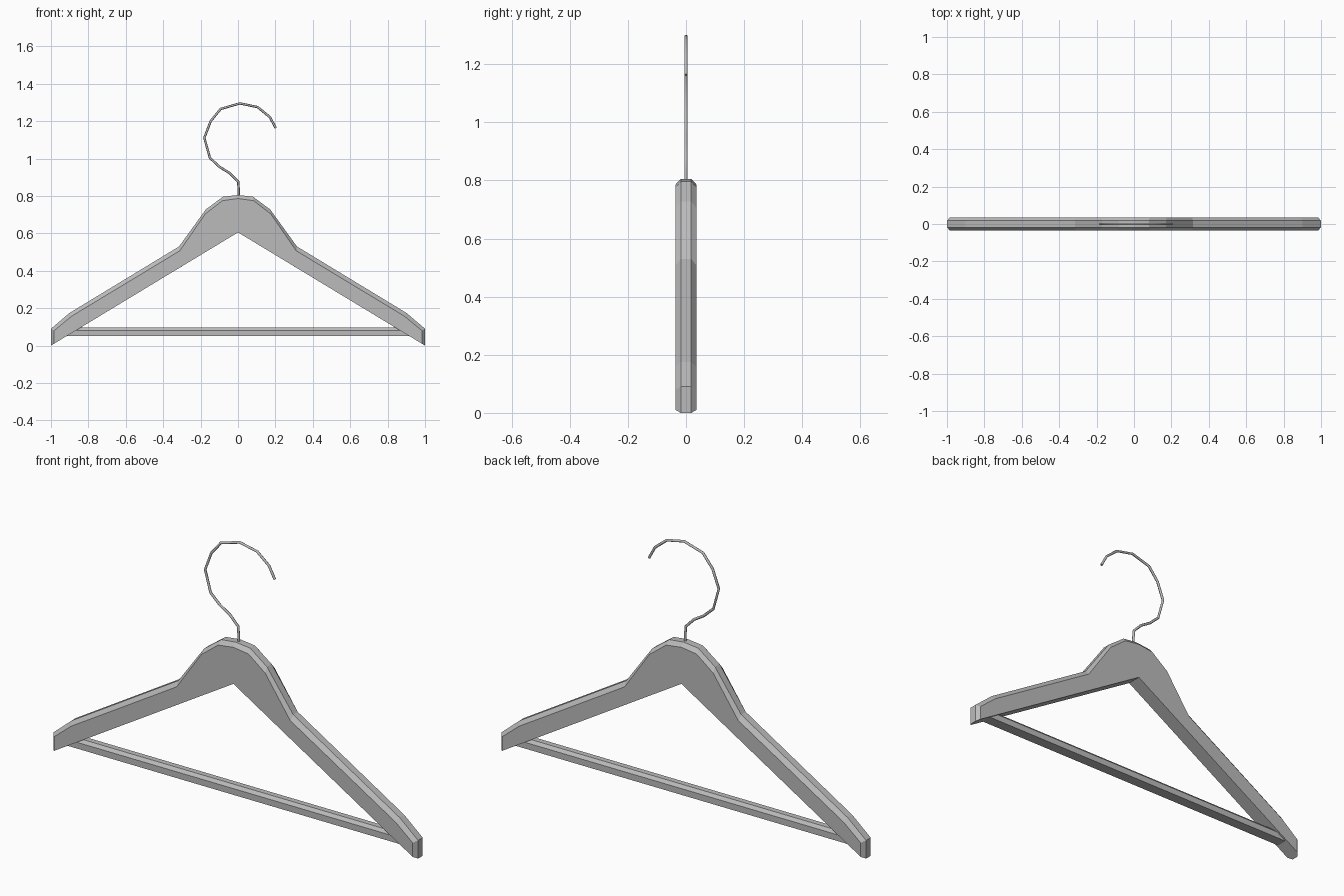
import bpy
import bmesh

cube = bpy.data.objects.get("Cube")
if cube:
    bpy.data.objects.remove(cube, do_unlink=True)


def material(name, value):
    mat = bpy.data.materials.new(name)
    mat.use_nodes = True
    color = (value, value, value, 1)
    mat.diffuse_color = color
    mat.node_tree.nodes["Principled BSDF"].inputs["Base Color"].default_value = color
    return mat


grey = material("plain grey", 0.5)


def add_object(name, data):
    data.materials.append(grey)
    obj = bpy.data.objects.new(name, data)
    bpy.context.collection.objects.link(obj)
    return obj


def add_mesh(name, bm):
    bmesh.ops.recalc_face_normals(bm, faces=bm.faces)
    mesh = bpy.data.meshes.new(name)
    bm.to_mesh(mesh)
    bm.free()
    return add_object(name, mesh)


def mirrored(half):
    return [(-x, z) for x, z in reversed(half[1:])] + half


# Shoulder frame: rim profile, and the face profile set in by the chamfer
rim = mirrored([(0, .805), (.08, .796), (.172, .728), (.315, .53),
                (.9, .175), (1, .09), (1, 0)])
face = mirrored([(0, .786), (.083, .775), (.175, .704), (.311, .507),
                 (.89, .157), (.983, .08), (.983, .0103)])
apex_z = .605

bm = bmesh.new()
rings = [[bm.verts.new((x, y, z)) for x, z in profile]
         for profile, y in ((face, -.036), (rim, -.018), (rim, .018), (face, .036))]
apex_front = bm.verts.new((0, -.036, apex_z))
apex_back = bm.verts.new((0, .036, apex_z))
for a, b in zip(rings, rings[1:]):
    for i in range(len(a) - 1):
        bm.faces.new((a[i], a[i + 1], b[i + 1], b[i]))
bm.faces.new(rings[0] + [apex_front])
bm.faces.new(rings[3] + [apex_back])
for end in (0, -1):
    bm.faces.new([apex_front] + [r[end] for r in rings] + [apex_back])
add_mesh("shoulder_frame", bm)

# Trouser bar: chamfered section drawn out between the two arms
section = [(-.027, .05), (.027, .05), (.027, .081), (.014, .096),
           (-.014, .096), (-.027, .081)]
bm = bmesh.new()
left, right = [[bm.verts.new((x, y, z)) for y, z in section] for x in (.92, -.92)]
bm.faces.new(left)
bm.faces.new(right)
for i in range(len(section)):
    j = (i + 1) % len(section)
    bm.faces.new((left[i], left[j], right[j], right[i]))
add_mesh("trouser_bar", bm)

# Hook: a thin bent wire
path = [(.004, .78), (.004, .83), (.001, .876), (-.044, .922), (-.098, .955),
        (-.15, 1.003), (-.18, 1.11), (-.146, 1.2), (-.093, 1.265),
        (.01, 1.295), (.105, 1.275), (.17, 1.222), (.202, 1.163)]
wire = bpy.data.curves.new("hook", "CURVE")
wire.dimensions = "3D"
wire.bevel_depth = .0065
wire.bevel_resolution = 1
wire.use_fill_caps = True
spline = wire.splines.new("POLY")
spline.points.add(len(path) - 1)
for point, (x, z) in zip(spline.points, path):
    point.co = (x, 0, z, 1)
add_object("hook", wire)
